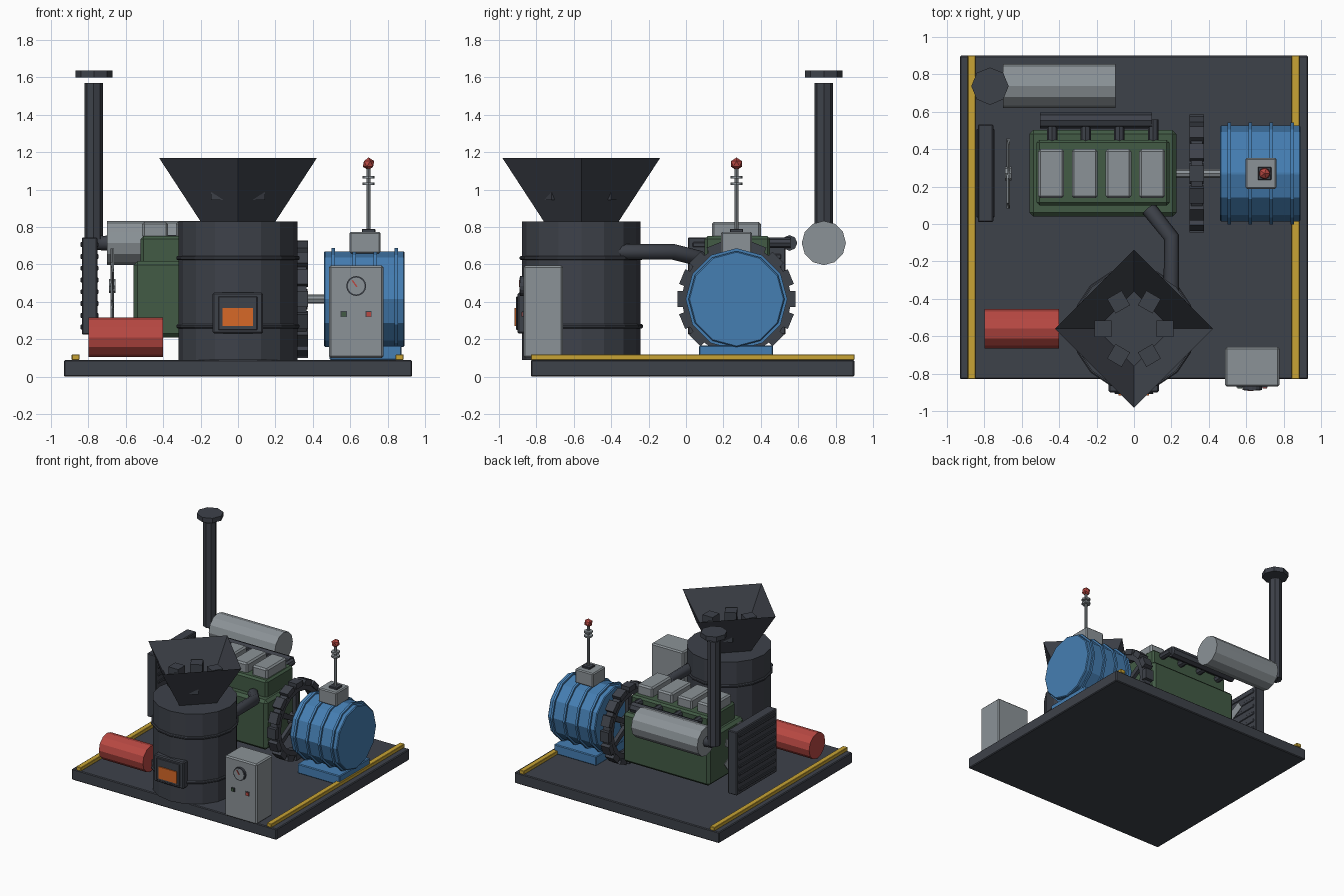
import bpy, bmesh, math
from mathutils import Matrix, Vector

if "Cube" in bpy.data.objects:
    bpy.data.objects.remove(bpy.data.objects["Cube"], do_unlink=True)


def material(name, rgb):
    m = bpy.data.materials.new(name)
    m.use_nodes = True
    m.diffuse_color = (*rgb, 1)
    m.node_tree.nodes["Principled BSDF"].inputs["Base Color"].default_value = (*rgb, 1)
    return m


DARK = material("dark_steel", (0.048, 0.054, 0.068))
GREY = material("light_grey", (0.26, 0.29, 0.31))
GREEN = material("engine_green", (0.055, 0.105, 0.06))
BLUE = material("generator_blue", (0.06, 0.21, 0.45))
RED = material("red", (0.48, 0.065, 0.055))
ORANGE = material("fire_orange", (0.68, 0.14, 0.02))
YELLOW = material("safety_yellow", (0.58, 0.37, 0.035))
TURN = {"x": Matrix.Rotation(math.pi / 2, 4, "Y"),
        "y": Matrix.Rotation(math.pi / 2, 4, "X"),
        "z": Matrix.Identity(4)}


def finish(name, bm, mat, bevel=0):
    bmesh.ops.recalc_face_normals(bm, faces=bm.faces)
    mesh = bpy.data.meshes.new(name)
    bm.to_mesh(mesh)
    bm.free()
    mesh.materials.append(mat)
    obj = bpy.data.objects.new(name, mesh)
    bpy.context.collection.objects.link(obj)
    if bevel:
        mod = obj.modifiers.new("bevel", "BEVEL")
        mod.width = bevel
        mod.segments = 1
    return obj


def box(name, x, y, z, mat, bevel=0.006):
    """Box from (low, high) pairs."""
    bm = bmesh.new()
    bmesh.ops.create_cube(bm, size=1)
    for v in bm.verts:
        v.co = Vector([(a + b) / 2 + c * (b - a) for (a, b), c in zip((x, y, z), v.co)])
    return finish(name, bm, mat, bevel)


def cylinder(name, center, r, length, mat, axis="z", sides=12, r2=None, caps=True, bevel=0):
    bm = bmesh.new()
    bmesh.ops.create_cone(bm, cap_ends=caps, segments=sides, radius1=r,
                          radius2=r if r2 is None else r2, depth=length,
                          matrix=Matrix.Translation(center) @ TURN[axis])
    return finish(name, bm, mat, bevel)


def pipe(name, points, r, mat):
    curve = bpy.data.curves.new(name, "CURVE")
    curve.dimensions = "3D"
    curve.bevel_depth = r
    curve.bevel_resolution = 2
    curve.use_fill_caps = True
    spline = curve.splines.new("POLY")
    spline.points.add(len(points) - 1)
    for p, co in zip(spline.points, points):
        p.co = (*co, 1)
    curve.materials.append(mat)
    obj = bpy.data.objects.new(name, curve)
    bpy.context.collection.objects.link(obj)


def spun_boxes(name, center, count, radius, size, mat, axis="z", tilt=0):
    """Boxes arranged around an axis in one mesh; size is radial, tangential, axial."""
    bm = bmesh.new()
    for i in range(count):
        bmesh.ops.create_cube(bm, size=1, matrix=(
            Matrix.Translation(center) @ TURN[axis]
            @ Matrix.Rotation(math.tau * i / count, 4, "Z")
            @ Matrix.Translation((radius, 0, 0)) @ Matrix.Rotation(tilt, 4, "X")
            @ Matrix.Diagonal((*size, 1))))
    return finish(name, bm, mat)


# Skid base with safety rails
box("skid_base", (-0.93, 0.93), (-0.83, 0.9), (0, 0.09), DARK)
for side, x in (("right", -0.868), ("left", 0.864)):
    box(f"{side}_rail", (x - 0.021, x + 0.021), (-0.83, 0.9), (0.09, 0.12), YELLOW, 0.003)

# Gasifier drum, bands, hopper and fuel
GY = -0.56
cylinder("gasifier_drum", (0, GY, 0.46), 0.318, 0.74, DARK, sides=16)
for i, z in enumerate((0.27, 0.635)):
    cylinder(f"drum_band_{i + 1}", (0, GY, z), 0.33, 0.022, DARK, sides=16, bevel=0.006)
cylinder("hopper", (0, GY, 1.0), 0.2, 0.34, DARK, sides=4, r2=0.422, caps=False)
spun_boxes("fuel_chunks", (0, GY, 0.99), 6, 0.165, (0.09, 0.09, 0.09), DARK)

# Firebox door
box("firebox_door", (-0.135, 0.133), (-0.9, -0.8), (0.23, 0.45), DARK, 0.008)
box("door_panel", (-0.105, 0.103), (-0.908, -0.9), (0.25, 0.43), DARK, 0.003)
box("fire_window", (-0.083, 0.081), (-0.916, -0.908), (0.27, 0.367), ORANGE, 0)

# Control cabinet with gauge and buttons
box("control_cabinet", (0.487, 0.778), (-0.87, -0.658), (0.1, 0.595), GREY, 0.01)
gauge = (0.632, -0.875, 0.485)
cylinder("gauge_rim", gauge, 0.053, 0.025, DARK, "y", 16)
cylinder("gauge_face", (0.632, -0.888, 0.485), 0.045, 0.004, GREY, "y", 16)
needle = box("gauge_needle", (-0.004, 0.004), (-0.002, 0.002), (-0.005, 0.037), RED, 0)
needle.location = (0.632, -0.892, 0.485)
needle.rotation_euler.y = -0.6
for name, x, mat in (("start_button", 0.565, GREEN), ("stop_button", 0.698, RED)):
    box(name + "_bezel", (x - 0.017, x + 0.017), (-0.874, -0.868), (0.318, 0.352), DARK, 0)
    box(name, (x - 0.012, x + 0.012), (-0.88, -0.872), (0.323, 0.347), mat, 0)

# Engine block, cylinder heads and manifold
AY = 0.27
box("engine_block", (-0.56, 0.228), (0.04, 0.502), (0.21, 0.618), GREEN, 0.022)
box("engine_head_block", (-0.52, 0.19), (0.1, 0.45), (0.6, 0.752), GREEN, 0.015)
for i in range(4):
    x = -0.443 + i * 0.18
    box(f"cylinder_head_{i + 1}", (x - 0.069, x + 0.069), (0.138, 0.4), (0.74, 0.828), GREY, 0.012)
    cylinder(f"exhaust_stub_{i + 1}", (x + 0.005, 0.49, 0.715), 0.028, 0.14, DARK, "y", 8)
cylinder("exhaust_manifold", (-0.203, 0.553, 0.715), 0.042, 0.6, DARK, "x", 8)
pipe("gas_pipe", [(0.2, -0.37, 0.668), (0.2, -0.07, 0.668), (0.08, 0.08, 0.63)], 0.042, DARK)

# Muffler and chimney
MY = 0.737
cylinder("muffler", (-0.4, MY, 0.715), 0.118, 0.6, GREY, "x", 12)
pipe("chimney_elbow", [(-0.68, MY, 0.715), (-0.74, MY, 0.715), (-0.772, MY, 0.76)], 0.042, DARK)
cylinder("chimney_pipe", (-0.772, MY, 1.14), 0.05, 0.86, DARK, sides=8)
cylinder("chimney_cap", (-0.77, MY, 1.618), 0.1, 0.038, DARK, sides=8)

# Radiator with louvres on both faces
box("radiator", (-0.835, -0.752), (0.01, 0.533), (0.225, 0.745), DARK)
for i in range(8):
    z = 0.265 + i * 0.063
    box(f"radiator_louvre_{i + 1}", (-0.842, -0.746), (0.035, 0.508), (z - 0.013, z + 0.013), DARK, 0.004)

# Cooling fan
cylinder("fan_hub", (-0.672, AY, 0.485), 0.038, 0.035, GREY, "x", 8)
spun_boxes("fan_blades", (-0.672, AY, 0.485), 6, 0.11, (0.18, 0.06, 0.008), GREY, "x", 0.15)

# Toothed flywheel and shaft
FX, FZ = 0.335, 0.415
bm = bmesh.new()
ring = [bm.verts.new((dx, 0, r)) for dx, r in
        ((-0.03, 0.235), (0.03, 0.235), (0.03, 0.295), (-0.03, 0.295))]
edges = [bm.edges.new((ring[i], ring[(i + 1) % 4])) for i in range(4)]
bmesh.ops.spin(bm, geom=ring + edges, axis=(1, 0, 0), cent=(0, 0, 0),
               angle=math.tau, steps=16, use_merge=True)
bmesh.ops.remove_doubles(bm, verts=bm.verts, dist=0.0005)
bmesh.ops.translate(bm, verts=bm.verts, vec=(FX, AY, FZ))
finish("flywheel_rim", bm, DARK)
spun_boxes("flywheel_teeth", (FX, AY, FZ), 16, 0.292, (0.045, 0.085, 0.076), DARK, "x")
spun_boxes("flywheel_spokes", (FX, AY, FZ), 6, 0.14, (0.22, 0.04, 0.03), DARK, "x")
cylinder("flywheel_hub", (FX, AY, FZ), 0.055, 0.075, DARK, "x", 12)
cylinder("drive_shaft", (0.34, AY, FZ), 0.024, 0.28, GREY, "x", 8)

# Generator with ribs, foot and terminal box
cylinder("generator_body", (0.675, AY, FZ), 0.257, 0.43, BLUE, "x", 12, bevel=0.006)
for i in range(4):
    cylinder(f"generator_rib_{i + 1}", (0.51 + i * 0.112, AY, FZ), 0.272, 0.018, BLUE, "x", 12)
box("generator_foot", (0.49, 0.875), (0.07, 0.465), (0.09, 0.168), BLUE)
box("terminal_box", (0.597, 0.762), (0.188, 0.354), (0.66, 0.775), GREY, 0.008)

# Warning light mast
MX = 0.698
box("mast_base", (MX - 0.036, MX + 0.036), (AY - 0.036, AY + 0.036), (0.772, 0.79), DARK, 0.003)
cylinder("mast", (MX, AY, 0.95), 0.011, 0.34, GREY, sides=8)
for i, z in enumerate((1.032, 1.066)):
    cylinder(f"mast_disc_{i + 1}", (MX, AY, z), 0.033, 0.014, GREY, sides=8)
bm = bmesh.new()
bmesh.ops.create_icosphere(bm, subdivisions=1, radius=0.034,
                           matrix=Matrix.Translation((MX, AY, 1.138)))
finish("warning_light", bm, RED)

# Fuel tank
cylinder("fuel_tank", (-0.6, GY, 0.211), 0.105, 0.4, RED, "x", 12)
